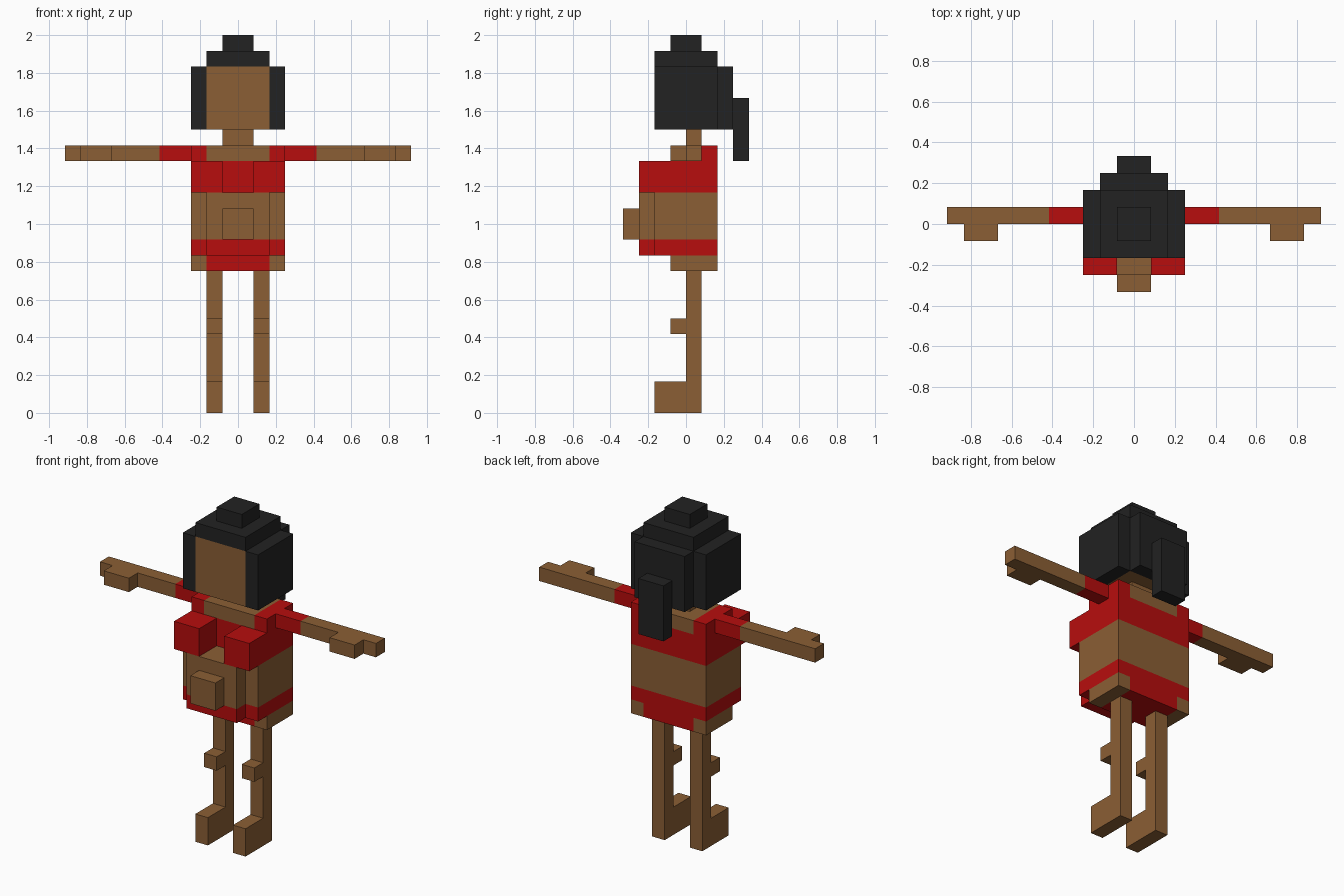
import bpy
import bmesh
from mathutils import Vector

cube = bpy.data.objects.get("Cube")
if cube:
    bpy.data.objects.remove(cube, do_unlink=True)

U = 2 / 24  # one block


def material(name, rgb):
    m = bpy.data.materials.new(name)
    m.use_nodes = True
    colour = (*rgb, 1)
    m.diffuse_color = colour
    bsdf = next(n for n in m.node_tree.nodes if n.type == 'BSDF_PRINCIPLED')
    bsdf.inputs["Base Color"].default_value = colour
    bsdf.inputs["Roughness"].default_value = 0.9
    return m


skin = material("brown skin", (0.258, 0.114, 0.035))
red = material("red cloth", (0.474, 0.004, 0.004))
black = material("black hair", (0.016, 0.016, 0.016))


def box(name, mat, x, y, z):
    """Block spanning the given ranges, measured in blocks."""
    low, high = (Vector(c) * U for c in zip(x, y, z))
    bm = bmesh.new()
    bmesh.ops.create_cube(bm, size=1)
    for v in bm.verts:
        v.co = (low + high) / 2 + v.co * (high - low)
    mesh = bpy.data.meshes.new(name)
    bm.to_mesh(mesh)
    bm.free()
    mesh.materials.append(mat)
    obj = bpy.data.objects.new(name, mesh)
    bpy.context.collection.objects.link(obj)


def pair(name, mat, x, y, z):
    """The same block on both sides of the body."""
    box("left_" + name, mat, x, y, z)
    box("right_" + name, mat, (-x[1], -x[0]), y, z)


# Head and hair
box("head", skin, (-2, 2), (-2, 2), (18, 22))
pair("side_hair", black, (2, 3), (-2, 2), (18, 22))
box("back_hair", black, (-2, 2), (2, 3), (18, 22))
box("top_hair", black, (-2, 2), (-2, 2), (22, 23))
box("hair_crown", black, (-1, 1), (-1, 1), (23, 24))
box("ponytail", black, (-1, 1), (3, 4), (16, 20))

# Neck and shoulders
box("neck", skin, (-1, 1), (0, 1), (17, 18))
box("collar", skin, (-2, 2), (-1, 2), (16, 17))
pair("shoulder_strap", red, (2, 3), (-1, 2), (16, 17))

# Arms
pair("sleeve", red, (3, 5), (0, 1), (16, 17))
pair("arm", skin, (5, 11), (0, 1), (16, 17))
pair("thumb", skin, (8, 10), (-1, 0), (16, 17))

# Torso
box("top_garment", red, (-3, 3), (-1, 2), (14, 16))
pair("chest", red, (1, 3), (-3, -1), (14, 16))
box("waist", skin, (-3, 3), (-2, 2), (11, 14))
box("belly", skin, (-2, 2), (-3, -2), (11, 14))
box("belly_bump", skin, (-1, 1), (-4, -3), (11, 13))

# Lower garment and hips
box("waistband", red, (-3, 3), (-2, 2), (10, 11))
box("waistband_front", red, (-2, 2), (-3, -2), (10, 11))
box("brief", red, (-2, 2), (-1, 2), (9, 10))
pair("hip", skin, (2, 3), (-1, 2), (9, 10))

# Legs
pair("leg", skin, (1, 2), (0, 1), (0, 9))
pair("knee", skin, (1, 2), (-1, 0), (5, 6))
pair("foot", skin, (1, 2), (-2, 0), (0, 2))
